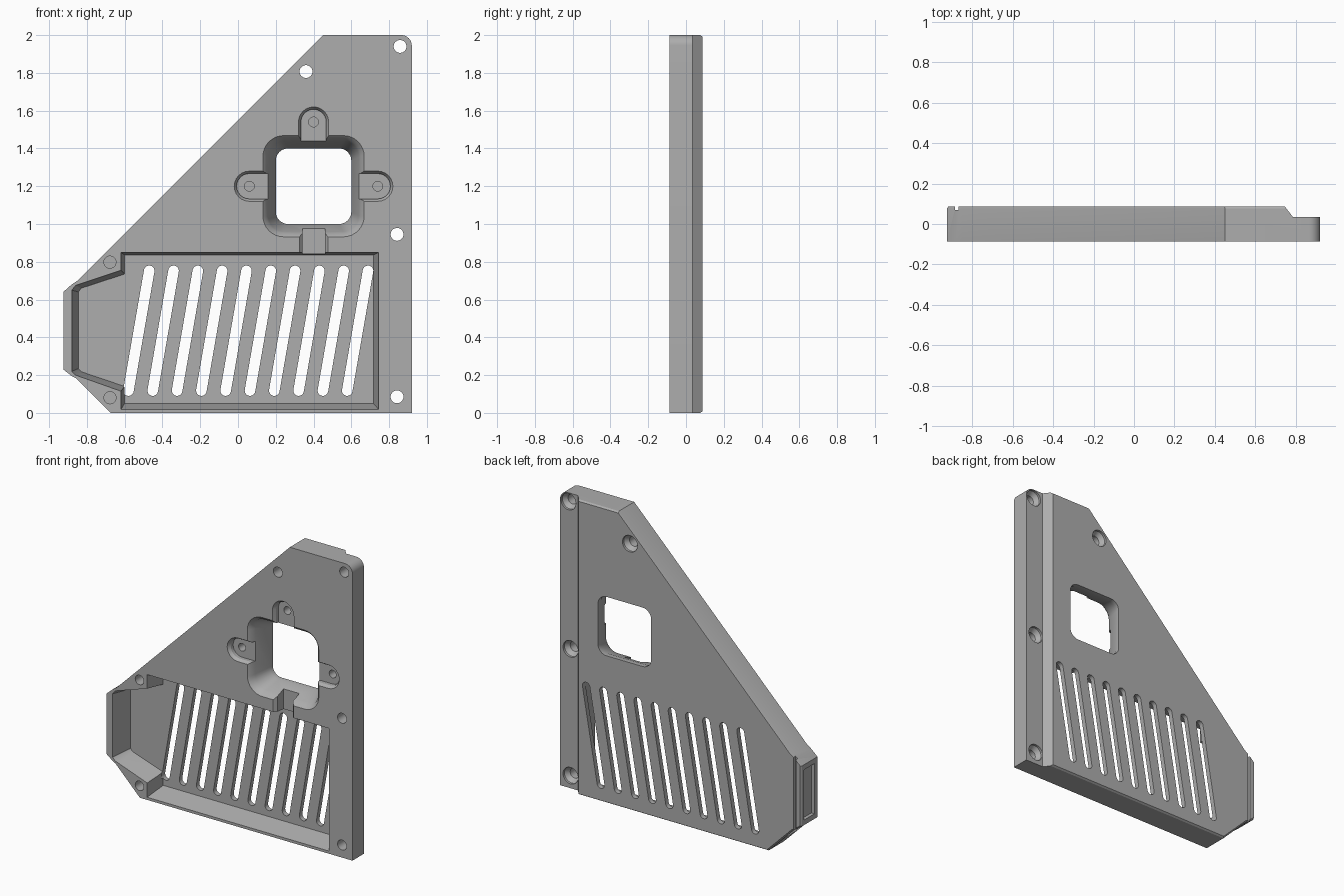
import bpy, bmesh, math

if "Cube" in bpy.data.objects:
    bpy.data.objects.remove(bpy.data.objects["Cube"])

FRONT, BACK = -0.0875, 0.0875

grey = bpy.data.materials.new("mid_grey")
grey.diffuse_color = (0.42, 0.42, 0.42, 1)
grey.use_nodes = True
grey.node_tree.nodes["Principled BSDF"].inputs["Base Color"].default_value = grey.diffuse_color


def loft(name, rings):
    """Solid through (profile of x,z points, y) rings with equal point counts."""
    bm = bmesh.new()
    loops = [[bm.verts.new((x, y, z)) for x, z in prof] for prof, y in rings]
    n = len(loops[0])
    bm.faces.new(loops[0])
    bm.faces.new(loops[-1][::-1])
    for a, b in zip(loops, loops[1:]):
        for i in range(n):
            j = (i + 1) % n
            bm.faces.new((a[i], b[i], b[j], a[j]))
    bmesh.ops.recalc_face_normals(bm, faces=bm.faces)
    me = bpy.data.meshes.new(name)
    bm.to_mesh(me)
    bm.free()
    ob = bpy.data.objects.new(name, me)
    bpy.context.collection.objects.link(ob)
    me.materials.append(grey)
    return ob


def circle(x, z, r, n=28):
    return [(x + r * math.cos(2 * math.pi * i / n), z + r * math.sin(2 * math.pi * i / n)) for i in range(n)]


def capsule(x0, z0, x1, z1, r, n=12):
    a = math.atan2(z1 - z0, x1 - x0)
    pts = []
    for cx, cz, s in ((x1, z1, a - math.pi / 2), (x0, z0, a + math.pi / 2)):
        pts += [(cx + r * math.cos(s + math.pi * i / n), cz + r * math.sin(s + math.pi * i / n)) for i in range(n + 1)]
    return pts


def rounded(cx, cz, hx, hz, r, n=8):
    pts = []
    for k, (sx, sz) in enumerate(((1, 1), (-1, 1), (-1, -1), (1, -1))):
        for i in range(n + 1):
            a = math.pi / 2 * (k + i / n)
            pts.append((cx + sx * (hx - r) + r * math.cos(a), cz + sz * (hz - r) + r * math.sin(a)))
    return pts


def rect(x0, x1, z0, z1):
    return [(x0, z0), (x1, z0), (x1, z1), (x0, z1)]


def cut(rings):
    """Carve a lofted shape out of the panel."""
    tool = loft("cutter", rings)
    tool.hide_render = True
    mod = panel.modifiers.new("cut", 'BOOLEAN')
    mod.object, mod.operation, mod.solver = tool, 'DIFFERENCE', 'EXACT'
    bpy.context.view_layer.objects.active = panel
    bpy.ops.object.modifier_apply(modifier=mod.name)
    bpy.data.objects.remove(tool)


# Panel body with a rounded upper corner
corner = [(0.865 + 0.055 * math.cos(a * math.pi / 16), 1.945 + 0.055 * math.sin(a * math.pi / 16)) for a in range(9)]
outline = [(-0.675, 0), (0.92, 0)] + corner + [
    (0.45, 2), (-0.85, 0.70), (-0.88, 0.68), (-0.925, 0.64), (-0.925, 0.23), (-0.88, 0.195), (-0.86, 0.185)]
inset = [(0.01 + (x - 0.01) * 0.992, 0.98 + (z - 0.98) * 0.992) for x, z in outline]
panel = loft("side_panel", [(outline, FRONT), (outline, BACK - 0.012), (inset, BACK)])

# Lowered mounting strip along the back right edge
cut([(rect(0.785, 1.2, -0.1, 2.1), 0.035), (rect(0.745, 1.2, -0.1, 2.1), BACK),
     (rect(0.745, 1.2, -0.1, 2.1), 0.12)])

# Large lower pocket with sloping walls
mouth = [(-0.62, 0.018), (0.745, 0.018), (0.745, 0.85), (-0.62, 0.85), (-0.62, 0.755),
         (-0.86, 0.675), (-0.88, 0.65), (-0.88, 0.22), (-0.86, 0.2), (-0.62, 0.115)]
floor = [(-0.6, 0.05), (0.717, 0.05), (0.717, 0.835), (-0.6, 0.835), (-0.6, 0.735),
         (-0.83, 0.66), (-0.845, 0.64), (-0.845, 0.235), (-0.83, 0.218), (-0.6, 0.14)]
cut([(mouth, -0.12), (mouth, FRONT), (floor, 0.055)])

# Slanted vent slots
for i in range(10):
    x = -0.58 + i * 0.1287
    cut([(capsule(x, 0.118, x + 0.11, 0.752, 0.028), y) for y in (0.04, 0.12)])

# Recess ears with screw sockets
CX, CZ = 0.4, 1.2
for dx, dz in ((-0.34, 0), (0.34, 0), (0, 0.34)):
    ear = [capsule(CX + dx * 0.4, CZ + dz * 0.4, CX + dx, CZ + dz, r) for r in (0.08, 0.067)]
    cut([(ear[0], -0.12), (ear[0], FRONT), (ear[1], FRONT + 0.02), (ear[1], FRONT + 0.045)])
    cut([(circle(CX + dx, CZ + dz, 0.026), y) for y in (-0.1, 0.02)])

# Square recess narrowing to the through opening
sq = [rounded(CX, CZ, h, h, r) for h, r in ((0.268, 0.11), (0.248, 0.09), (0.24, 0.085), (0.2, 0.065))]
cut([(sq[0], -0.12), (sq[0], FRONT), (sq[1], FRONT + 0.02), (sq[2], FRONT + 0.045),
     (sq[3], 0.055), (sq[3], 0.12)])

# Cable channel joining both recesses
wide, slim = rect(0.325, 0.477, 0.8, 1.0), rect(0.342, 0.46, 0.8, 1.0)
cut([(wide, -0.12), (wide, FRONT), (slim, FRONT + 0.02), (slim, 0.0)])

# Through screw holes, countersunk at the back
for x, z, back in ((0.858, 1.94, 0.035), (0.36, 1.807, BACK), (0.842, 0.945, 0.035), (0.842, 0.085, 0.035)):
    cut([(circle(x, z, 0.034), -0.12), (circle(x, z, 0.034), back - 0.045),
         (circle(x, z, 0.056), back - 0.015), (circle(x, z, 0.056), 0.13)])

# Blind screw holes on the left
for z in (0.08, 0.798):
    cut([(circle(-0.678, z, 0.032), y) for y in (-0.12, 0.03)])

# Shallow window in the left end face and a thin groove behind it
cut([(rect(-1.0, -0.903, 0.265, 0.605), y) for y in (-0.055, 0.055)])
cut([(rect(-0.885, -0.868, 0.1, 0.75), y) for y in (0.068, 0.12)])

panel.select_set(True)
bpy.context.view_layer.objects.active = panel
bpy.ops.object.shade_smooth_by_angle(angle=math.radians(30))
